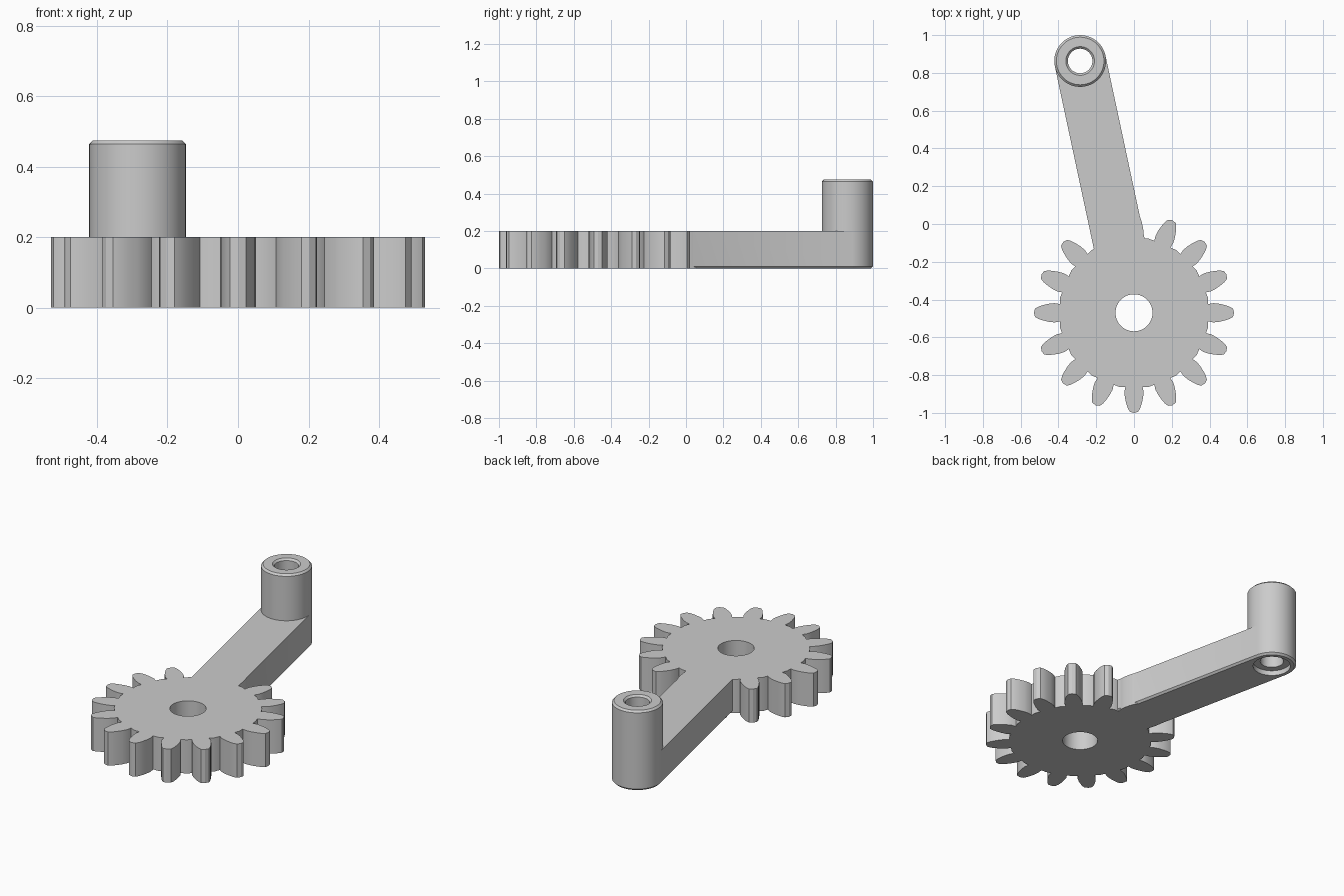
import bpy
import bmesh
from math import sin, cos, pi, atan2, radians
from mathutils import Vector, Matrix

cube = bpy.data.objects.get("Cube")
if cube:
    bpy.data.objects.remove(cube, do_unlink=True)

GEAR = Vector((0, -0.47, 0))
BOSS = Vector((-0.285, 0.863, 0))
THICK, HEIGHT, RADIUS = 0.2, 0.475, 0.137
BEVEL = 0.011
TEETH = 16
ARM_ANGLE = atan2(BOSS.y - GEAR.y, BOSS.x - GEAR.x)

grey = bpy.data.materials.new("light grey")
grey.use_nodes = True
grey.diffuse_color = (0.6, 0.6, 0.6, 1)
grey.node_tree.nodes["Principled BSDF"].inputs["Base Color"].default_value = (0.6, 0.6, 0.6, 1)


def loft(name, rings, matrix):
    """Skin a stack of equal rings and cap both ends."""
    bm = bmesh.new()
    loops = [[bm.verts.new(p) for p in ring] for ring in rings]
    n = len(loops[0])
    for low, high in zip(loops, loops[1:]):
        for i in range(n):
            j = (i + 1) % n
            bm.faces.new((low[i], low[j], high[j], high[i]))
    bm.faces.new(loops[0][::-1])
    bm.faces.new(loops[-1])
    bmesh.ops.recalc_face_normals(bm, faces=bm.faces)
    bm.transform(matrix)
    mesh = bpy.data.meshes.new(name)
    bm.to_mesh(mesh)
    bm.free()
    mesh.materials.append(grey)
    obj = bpy.data.objects.new(name, mesh)
    bpy.context.collection.objects.link(obj)
    return obj


def lathe(name, profile, centre, sides=64):
    rings = [[(r * cos(2 * pi * i / sides), r * sin(2 * pi * i / sides), z)
              for i in range(sides)] for r, z in profile]
    return loft(name, rings, Matrix.Translation(centre) @ Matrix.Rotation(ARM_ANGLE, 4, "Z"))


def combine(target, tool, operation):
    """Apply a boolean and discard the tool."""
    mod = target.modifiers.new(operation, "BOOLEAN")
    mod.operation = operation
    mod.solver = "EXACT"
    mod.object = tool
    bpy.context.view_layer.objects.active = target
    bpy.ops.object.modifier_apply(modifier=mod.name)
    bpy.data.objects.remove(tool, do_unlink=True)


# Gear: one tooth flank (distance out, half width), mirrored and repeated
flank = [(0.393, 0.046), (0.42, 0.051), (0.45, 0.048), (0.48, 0.041),
         (0.505, 0.033), (0.524, 0.022)]
tooth = [(r, -w) for r, w in flank] + [(0.53, 0)] + [(r, w) for r, w in reversed(flank)]
outline = []
for k in range(TEETH):
    turn = Matrix.Rotation(2 * pi * k / TEETH, 3, "Z")
    outline += [turn @ Vector((r, w, 0)) for r, w in tooth]
    outline.append(turn @ Matrix.Rotation(pi / TEETH, 3, "Z") @ Vector((0.4, 0, 0)))
gear = loft("gear_crank", [outline, [p + Vector((0, 0, THICK)) for p in outline]],
            Matrix.Translation(GEAR))

# Arm: straight bar with chamfered lower edges, from the gear to the boss
length = (BOSS - GEAR).length
section = [(RADIUS - BEVEL, 0), (RADIUS, BEVEL), (RADIUS, THICK),
           (-RADIUS, THICK), (-RADIUS, BEVEL), (BEVEL - RADIUS, 0)]
arm = loft("arm", [[(x, y, z) for y, z in section] for x in (0.25, length)],
           Matrix.Translation(GEAR) @ Matrix.Rotation(ARM_ANGLE, 4, "Z"))

# Boss: chamfered post at the end of the arm
boss = lathe("boss", [(RADIUS - BEVEL, 0), (RADIUS, BEVEL),
                      (RADIUS, HEIGHT - BEVEL), (RADIUS - BEVEL, HEIGHT)], BOSS)
combine(arm, boss, "UNION")
combine(gear, arm, "UNION")

# Bores: plain shaft hole, and a counterbored hole through the boss
combine(gear, lathe("shaft_bore", [(0.098, -0.1), (0.098, 0.3)], GEAR), "DIFFERENCE")
combine(gear, lathe("boss_bore", [(0.105, -0.1), (0.105, 0.03), (0.065, 0.03),
                                  (0.065, HEIGHT - BEVEL), (0.065 + BEVEL, HEIGHT),
                                  (0.165, HEIGHT + 0.1 - BEVEL)], BOSS), "DIFFERENCE")

# Smooth the round walls, keep the hard edges
bpy.ops.object.select_all(action="DESELECT")
gear.select_set(True)
bpy.context.view_layer.objects.active = gear
bpy.ops.object.shade_smooth_by_angle(angle=radians(30))
